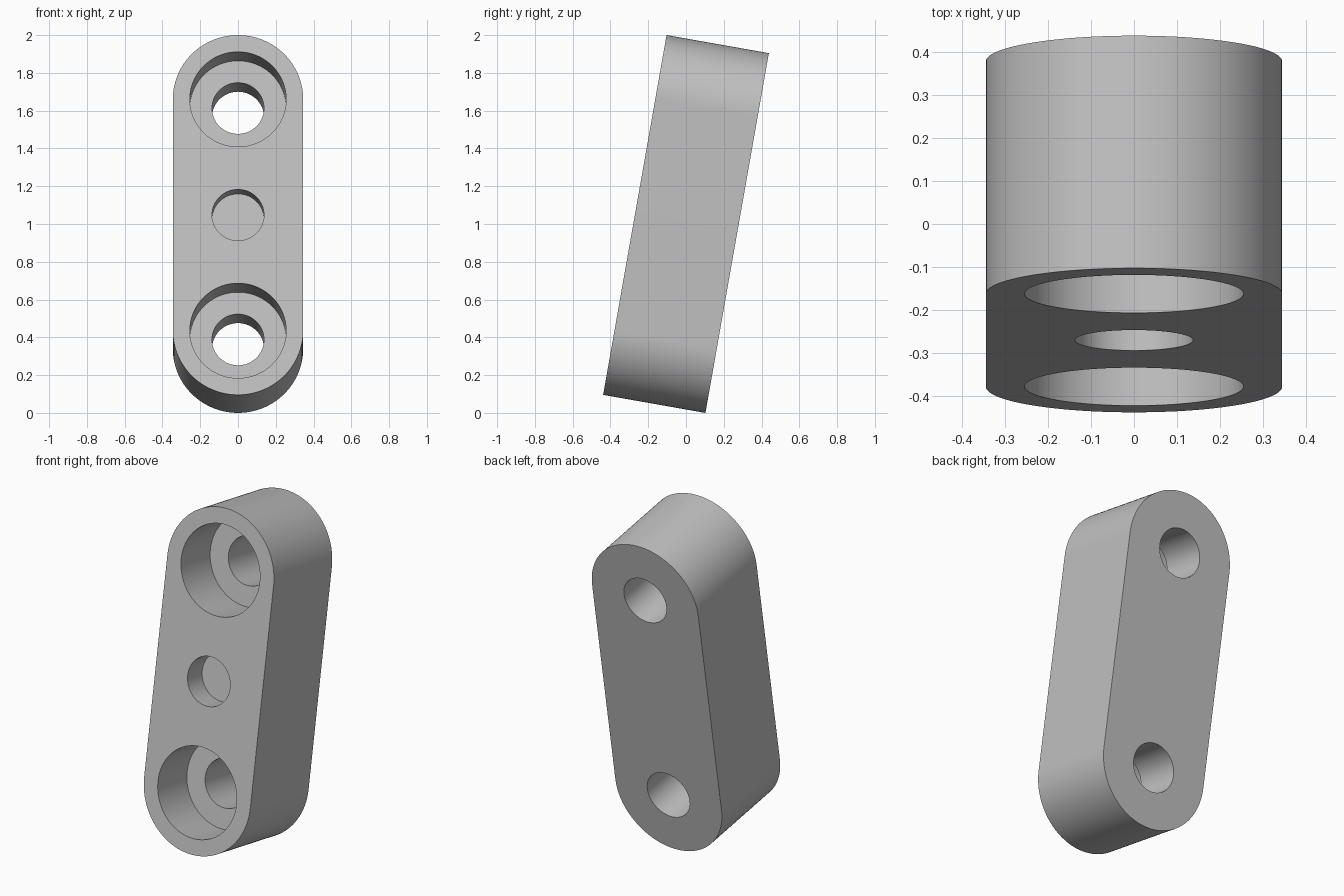
import bpy
import bmesh
from math import sin, cos, pi, radians

if "Cube" in bpy.data.objects:
    bpy.data.objects.remove(bpy.data.objects["Cube"])

RADIUS = 0.345        # rounded ends
REACH = 0.622         # hole centres above and below the middle
THICK = 0.55
BORE, HOLE = 0.255, 0.1375
STEPS = 64
FRONT = -THICK / 2

grey = bpy.data.materials.new("plain_grey")
grey.use_nodes = True
colour = (0.53, 0.53, 0.53, 1)
grey.diffuse_color = colour
grey.node_tree.nodes["Principled BSDF"].inputs["Base Color"].default_value = colour


def prism(name, outline, y0, y1):
    """Extrude an (x, z) outline from y0 to y1."""
    bm = bmesh.new()
    face = bm.faces.new([bm.verts.new((x, y0, z)) for x, z in outline])
    ext = bmesh.ops.extrude_face_region(bm, geom=[face])
    verts = [v for v in ext["geom"] if isinstance(v, bmesh.types.BMVert)]
    bmesh.ops.translate(bm, verts=verts, vec=(0, y1 - y0, 0))
    bmesh.ops.recalc_face_normals(bm, faces=bm.faces)
    mesh = bpy.data.meshes.new(name)
    bm.to_mesh(mesh)
    bm.free()
    mesh.materials.append(grey)
    obj = bpy.data.objects.new(name, mesh)
    bpy.context.collection.objects.link(obj)
    return obj


def arc(radius, z, start, sweep, count):
    return [(radius * cos(start + sweep * i / count),
             z + radius * sin(start + sweep * i / count)) for i in range(count + 1)]


def drill(target, radius, z, depth):
    """Cut a round hole into the front face."""
    circle = arc(radius, z, 0, 2 * pi, STEPS * 2)[:-1]
    cutter = prism("hole_cutter", circle, FRONT - 0.1, FRONT + depth)
    cutter.hide_render = True
    mod = target.modifiers.new("hole", "BOOLEAN")
    mod.operation = "DIFFERENCE"
    mod.solver = "EXACT"
    mod.object = cutter
    bpy.context.view_layer.objects.active = target
    bpy.ops.object.modifier_apply(modifier=mod.name)
    bpy.data.objects.remove(cutter)


# Bar with rounded ends
outline = arc(RADIUS, REACH, 0, pi, STEPS) + arc(RADIUS, -REACH, pi, pi, STEPS)
bar = prism("link_bar", outline, FRONT, -FRONT)

# Counterbored through holes at both ends, shallow blind hole in the middle
for z in (REACH, -REACH):
    drill(bar, BORE, z, THICK / 2)
    drill(bar, HOLE, z, THICK + 0.1)
drill(bar, HOLE, 0, THICK / 4)

# Lean back and stand on the ground
bar.rotation_euler.x = radians(-10)
bar.location.z = 1.0

bpy.ops.object.select_all(action="DESELECT")
bar.select_set(True)
bpy.context.view_layer.objects.active = bar
bpy.ops.object.shade_smooth_by_angle(angle=radians(30))
